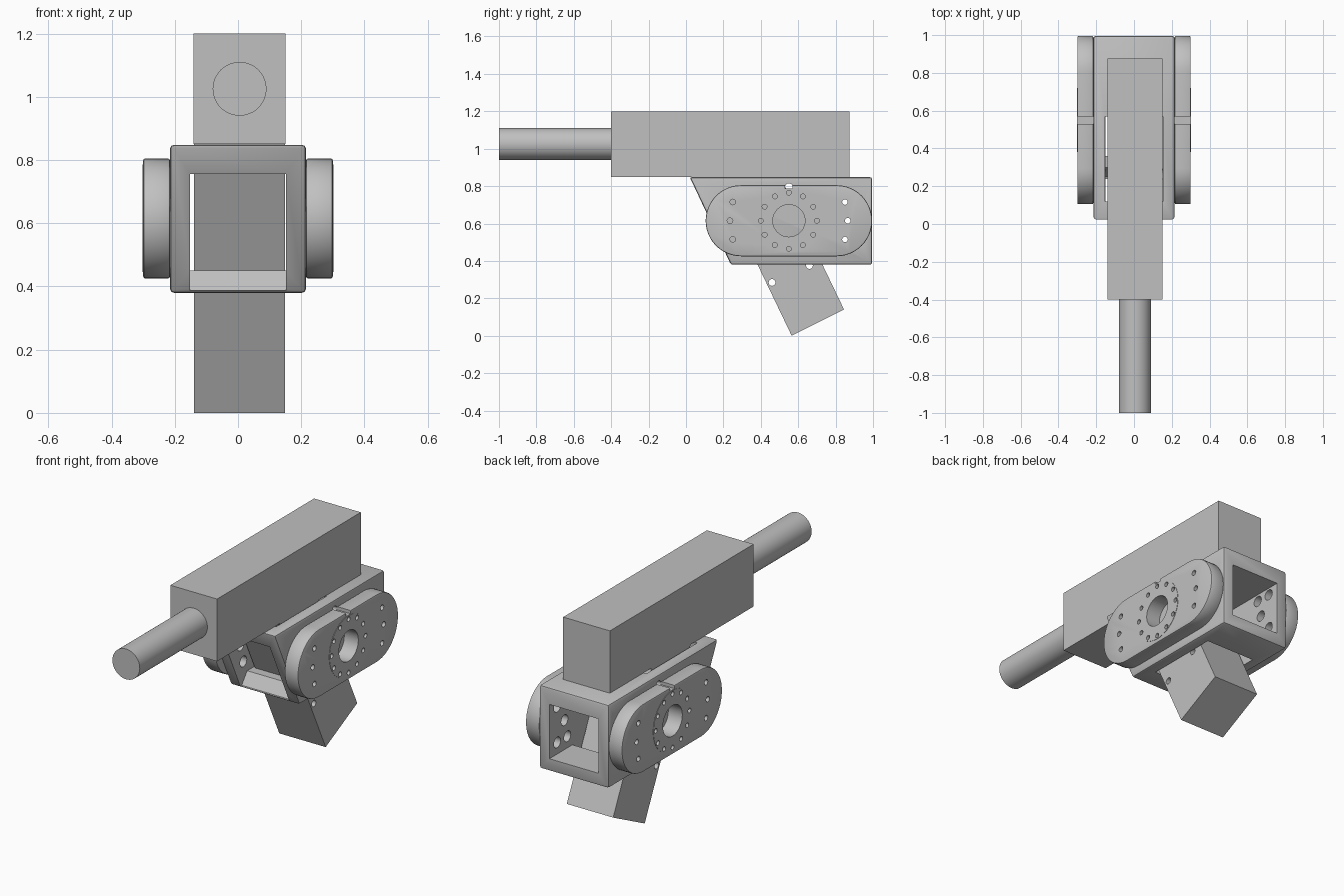
import bpy, bmesh
from math import sin, cos, pi, radians

if "Cube" in bpy.data.objects:
    bpy.data.objects.remove(bpy.data.objects["Cube"])

grey = bpy.data.materials.new("machine grey")
grey.use_nodes = True
COLOUR = (0.53, 0.53, 0.53, 1)
grey.diffuse_color = COLOUR
grey.node_tree.nodes["Principled BSDF"].inputs["Base Color"].default_value = COLOUR


def circle(y, z, r, n=24):
    return [(y + r * cos(2 * pi * i / n), z + r * sin(2 * pi * i / n)) for i in range(n)]


def rect(y0, y1, z0, z1):
    return [(y0, z0), (y1, z0), (y1, z1), (y0, z1)]


def stadium(y0, y1, z, r, n=24):
    """Slot outline with round ends."""
    back = [(y1 - r + r * cos(a), z + r * sin(a))
            for a in (-pi / 2 + pi * i / n for i in range(n + 1))]
    front = [(y0 + r + r * cos(a), z + r * sin(a))
             for a in (pi / 2 + pi * i / n for i in range(n + 1))]
    return back + front


def prism(name, outlines, x0, x1):
    """Side outlines (y, z) extruded along x."""
    bm = bmesh.new()
    for pts in outlines:
        face = bm.faces.new([bm.verts.new((x0, y, z)) for y, z in pts])
        new = bmesh.ops.extrude_face_region(bm, geom=[face])["geom"]
        bmesh.ops.translate(bm, vec=(x1 - x0, 0, 0),
                            verts=[v for v in new if isinstance(v, bmesh.types.BMVert)])
    bmesh.ops.recalc_face_normals(bm, faces=bm.faces)
    mesh = bpy.data.meshes.new(name)
    bm.to_mesh(mesh)
    bm.free()
    mesh.materials.append(grey)
    ob = bpy.data.objects.new(name, mesh)
    bpy.context.collection.objects.link(ob)
    return ob


def apply(ob, mod):
    bpy.context.view_layer.objects.active = ob
    bpy.ops.object.modifier_apply(modifier=mod.name)


def soften(ob, width):
    mod = ob.modifiers.new("soft edges", "BEVEL")
    mod.width, mod.segments, mod.angle_limit = width, 2, radians(40)
    mod.limit_method = "ANGLE"
    apply(ob, mod)


def cut(ob, outlines, x0, x1):
    tool = prism("cutter", outlines, x0, x1)
    mod = ob.modifiers.new("cut", "BOOLEAN")
    mod.operation, mod.solver, mod.object = "DIFFERENCE", "EXACT", tool
    apply(ob, mod)
    bpy.data.objects.remove(tool)


def smooth(ob):
    bpy.ops.object.select_all(action="DESELECT")
    ob.select_set(True)
    bpy.context.view_layer.objects.active = ob
    bpy.ops.object.shade_smooth_by_angle(angle=radians(30))


# Upper body and barrel
prism("upper_body", [rect(-0.40, 0.875, 0.85, 1.2)], -0.14, 0.15)
bpy.ops.mesh.primitive_cylinder_add(vertices=48, radius=0.085, depth=0.62,
                                    location=(0.005, -0.69, 1.025),
                                    rotation=(pi / 2, 0, 0))
barrel = bpy.context.object
barrel.name = "barrel"
barrel.data.materials.append(grey)
smooth(barrel)

# Tilted lower arm with two pin holes
arm = prism("lower_arm", [[(0.565, 0), (0.845, 0.14), (0.485, 0.89), (0.155, 0.855)]],
            -0.139, 0.149)
cut(arm, [circle(0.46, 0.285, 0.018), circle(0.66, 0.375, 0.018)], -0.3, 0.3)
smooth(arm)

# Hollow frame: tunnel, arm slots, sloped sill and wall holes
HUB_Y, HUB_Z = 0.55, 0.615
frame = prism("frame", [[(0.02, 0.848), (0.24, 0.38), (0.995, 0.38), (0.995, 0.848)]],
              -0.215, 0.215)
soften(frame, 0.012)
cut(frame, [rect(-0.2, 1.2, 0.45, 0.755)], -0.152, 0.152)
cut(frame, [rect(0.12, 0.57, 0.7, 0.9), rect(0.36, 0.79, 0.3, 0.5)], -0.154, 0.154)
cut(frame, [[(0.15, 0.387), (0.25, 0.387), (0.30, 0.452), (0.15, 0.452)]], -0.152, 0.152)
wall_holes = [circle(HUB_Y, 0.795, 0.02)]
for end in (-1, 1):
    for dy, dz in ((0.31, 0), (0.285, 0.1), (0.285, -0.1), (0.375, 0.1), (0.375, -0.1)):
        if end > 0 or dy < 0.35:
            wall_holes.append(circle(HUB_Y + end * dy, HUB_Z + dz, 0.03))
cut(frame, wall_holes, -0.4, 0.4)
smooth(frame)

# Side pods with hub rings, bolt holes and a cable groove
bolts = [circle(HUB_Y + 0.15 * cos(a), HUB_Z + 0.15 * sin(a), 0.013, 16)
         for a in (pi * i / 6 for i in range(12))]
bore = circle(HUB_Y, HUB_Z, 0.086, 40)
screws = [[circle(HUB_Y + end * dy, HUB_Z + dz, 0.015, 16)
           for dy, dz in ((0.315, 0), (0.3, 0.1), (0.3, -0.1))] for end in (-1, 1)]
for side, s in (("left", 1), ("right", -1)):
    pod = prism(side + "_pod", [stadium(0.105, 0.995, HUB_Z, 0.19)], s * 0.215, s * 0.3)
    soften(pod, 0.007)
    cut(pod, [bore, rect(0.53, 0.57, 0.787, 0.85)] + screws[1], s * 0.2, s * 0.32)
    cut(pod, bolts + screws[0], s * 0.26, s * 0.32)
    smooth(pod)
    ring = prism(side + "_hub_ring", [circle(HUB_Y, HUB_Z, 0.17, 48)], s * 0.29, s * 0.302)
    cut(ring, [bore] + bolts, s * 0.25, s * 0.35)
    smooth(ring)
